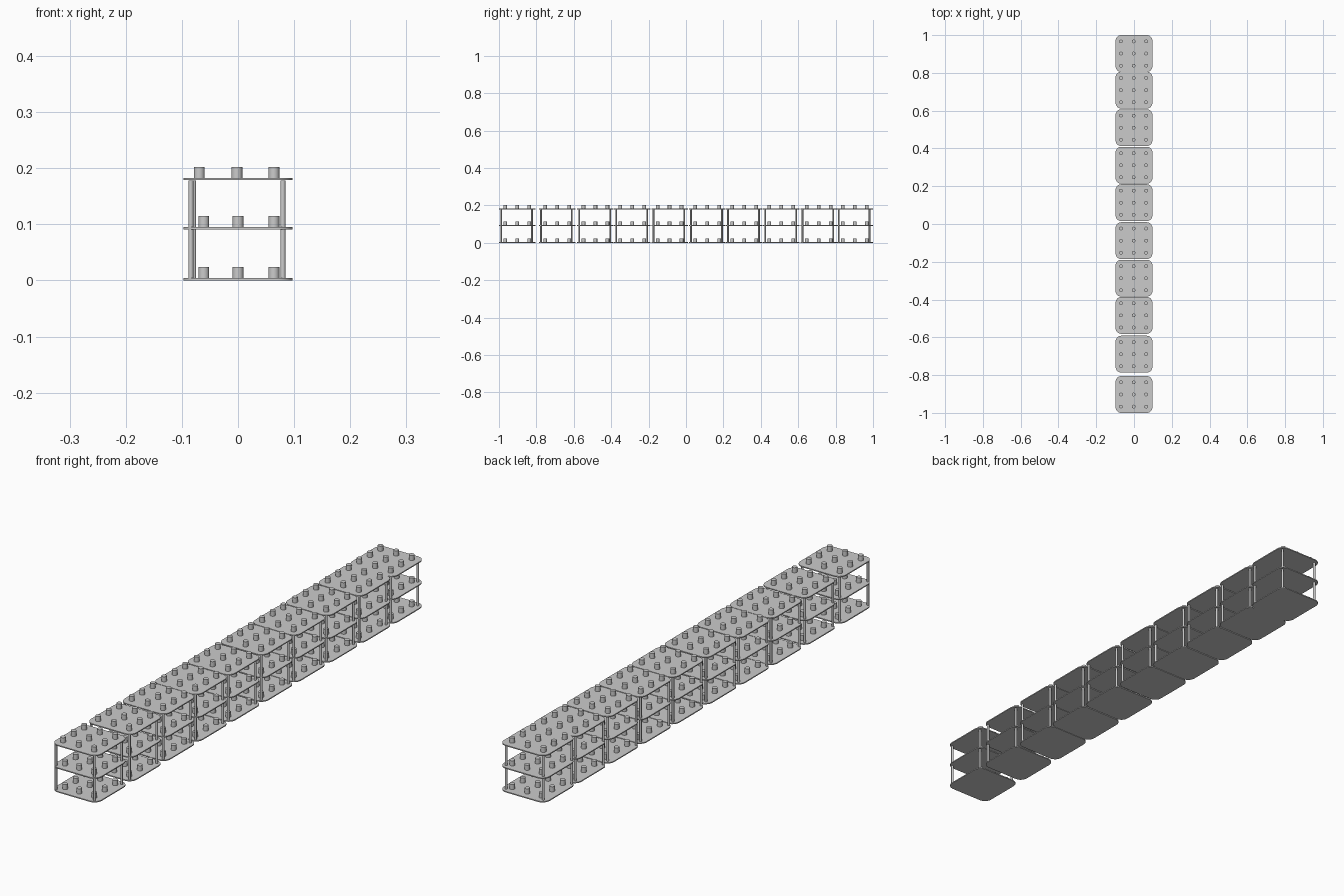
import bpy, bmesh, math

if "Cube" in bpy.data.objects:
    bpy.data.objects.remove(bpy.data.objects["Cube"])

PLATE = 0.195      # plate side
THICK = 0.004
RADIUS = 0.03      # plate corner radius
LEVELS = [0.0, 0.091, 0.1785]
CENTRES = [-0.9025, -0.689, -0.484, -0.287, -0.088, 0.113, 0.311, 0.51, 0.709, 0.9025]


def make(name, mesh, loc):
    ob = bpy.data.objects.new(name, mesh)
    ob.location = loc
    bpy.context.collection.objects.link(ob)
    return ob


def plate_mesh():
    # rounded square, extruded
    bm = bmesh.new()
    c = PLATE / 2 - RADIUS
    pts = []
    for q, (sx, sy) in enumerate([(1, 1), (-1, 1), (-1, -1), (1, -1)]):
        for k in range(9):
            a = (q + k / 8) * math.pi / 2
            pts.append((sx * c + RADIUS * math.cos(a), sy * c + RADIUS * math.sin(a), 0))
    face = bm.faces.new([bm.verts.new(p) for p in pts])
    ext = bmesh.ops.extrude_face_region(bm, geom=[face])
    top = [v for v in ext["geom"] if isinstance(v, bmesh.types.BMVert)]
    bmesh.ops.translate(bm, verts=top, vec=(0, 0, THICK))
    bmesh.ops.recalc_face_normals(bm, faces=bm.faces)
    return finish(bm, "plate")


def cylinder_mesh(name, radius, height, sides):
    # upright cylinder with its base at z = 0
    bm = bmesh.new()
    bmesh.ops.create_cone(bm, cap_ends=True, segments=sides, radius1=radius,
                          radius2=radius, depth=height)
    bmesh.ops.translate(bm, verts=bm.verts, vec=(0, 0, height / 2))
    return finish(bm, name)


def finish(bm, name):
    # smooth walls, sharp rims
    for f in bm.faces:
        f.smooth = abs(f.normal.z) < 0.5
    for e in bm.edges:
        e.smooth = e.calc_face_angle(0) < math.radians(40)
    me = bpy.data.meshes.new(name)
    bm.to_mesh(me)
    bm.free()
    return me


plate = plate_mesh()
peg = cylinder_mesh("peg", 0.0097, 0.021, 24)
post = cylinder_mesh("post", 0.0045, 0.175, 16)

for y in CENTRES:
    # three shelves, each with a 3 x 3 grid of pegs
    for level, z in enumerate(LEVELS):
        make("shelf_plate", plate, (0, y, z))
        xs = (-0.069, -0.002, 0.064) if level == 2 else (-0.061, 0, 0.064)
        for px in xs:
            for py in (-0.064, 0, 0.064):
                make("peg", peg, (px, y + py, z + 0.0025))
    # four corner posts
    for px, py in [(-0.084, -0.086), (0.08, -0.086), (-0.079, 0.079), (0.08, 0.079)]:
        make("corner_post", post, (px, y + py, 0.003))
